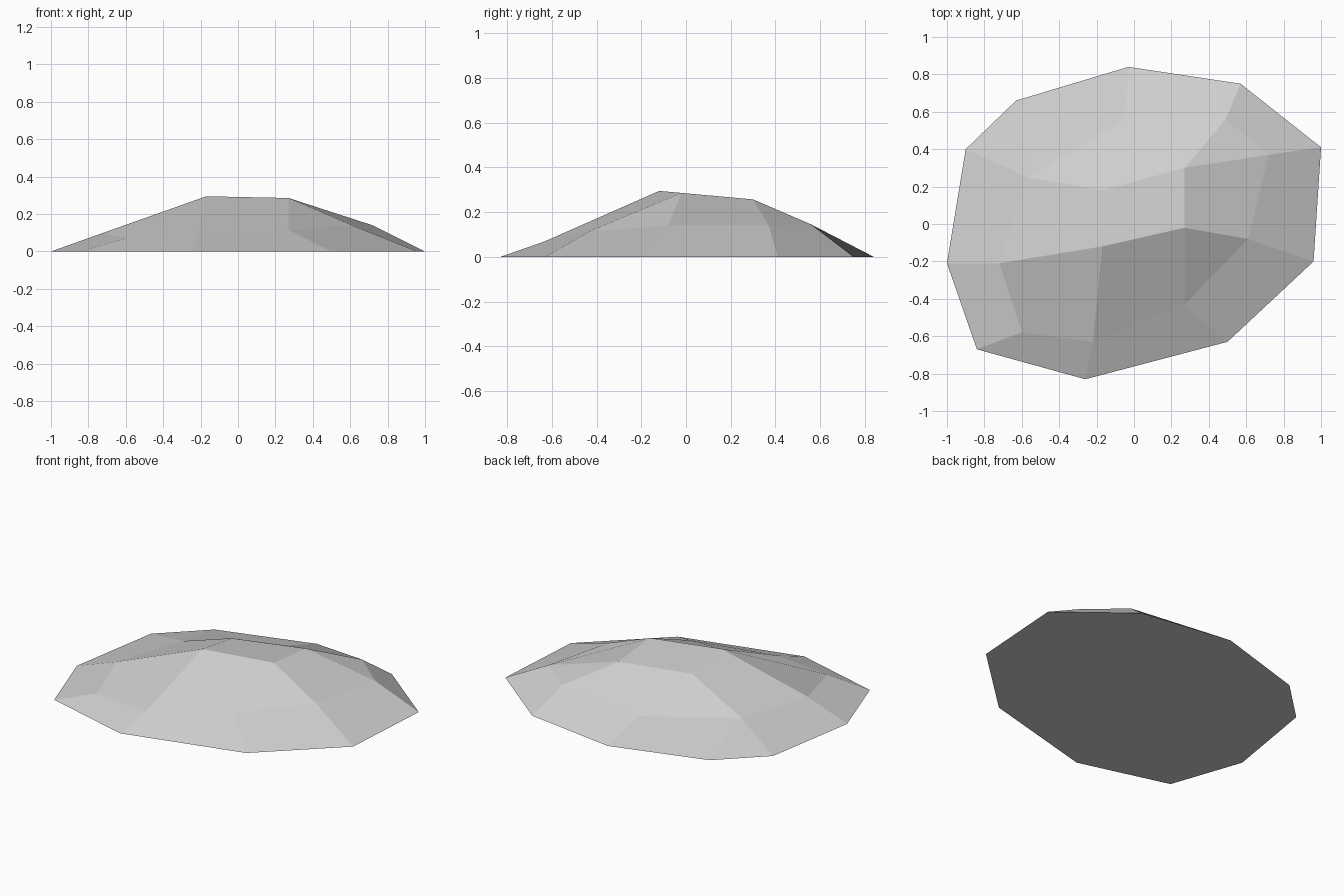
import bpy
import bmesh

if "Cube" in bpy.data.objects:
    bpy.data.objects.remove(bpy.data.objects["Cube"], do_unlink=True)

# One pale stone colour
STONE = (0.62, 0.62, 0.62, 1.0)
material = bpy.data.materials.new("pale_grey_stone")
material.use_nodes = True
material.diffuse_color = STONE
shader = next(n for n in material.node_tree.nodes if n.type == "BSDF_PRINCIPLED")
shader.inputs["Base Color"].default_value = STONE
shader.inputs["Roughness"].default_value = 1.0

# Ground outline, running clockwise from the back
OUTLINE = [(-.03, .84), (.57, .75), (1, .41), (.96, -.2), (.5, -.63),
           (-.26, -.83), (-.84, -.67), (-1, -.21), (-.9, .4), (-.63, .66)]

# Shoulder ring; the last corner serves two outline corners
SHOULDER = [(-.05, .56, .09), (.49, .56, .145), (.72, .37, .14),
            (.61, -.08, .14), (.27, -.43, .115), (-.22, -.63, .07),
            (-.6, -.58, .07), (-.72, -.21, .1), (-.57, .25, .098)]

# Crown corners, and the crown corner each shoulder corner rises to
CROWN = [(-.17, .18, .25), (.27, .3, .257), (.27, -.02, .286), (-.17, -.12, .295)]
RISES_TO = [0, 1, 1, 2, 2, 3, 3, 3, 0]


def bridge(bm, lower, upper):
    """Join two closed rings of equal length; repeated corners make triangles."""
    count = len(lower)
    for i in range(count):
        j = (i + 1) % count
        corners = list(dict.fromkeys((lower[i], lower[j], upper[j], upper[i])))
        if len(corners) > 2:
            bm.faces.new(corners)


bm = bmesh.new()
base = [bm.verts.new((x, y, 0)) for x, y in OUTLINE]
shoulder = [bm.verts.new(co) for co in SHOULDER]
crown = [bm.verts.new(co) for co in CROWN]

# Sloping skirt, upper slopes, flat crown and underside
bridge(bm, base, shoulder + [shoulder[-1]])
bridge(bm, shoulder, [crown[k] for k in RISES_TO])
bm.faces.new(crown)
bm.faces.new(base)

# The front right slope is a single broad facet
ridge = bm.edges.get((shoulder[6], crown[3]))
bmesh.ops.dissolve_edges(bm, edges=[ridge], use_verts=False)
bmesh.ops.recalc_face_normals(bm, faces=bm.faces[:])

mesh = bpy.data.meshes.new("flat_rock")
bm.to_mesh(mesh)
bm.free()
mesh.materials.append(material)
rock = bpy.data.objects.new("flat_rock", mesh)
bpy.context.collection.objects.link(rock)
